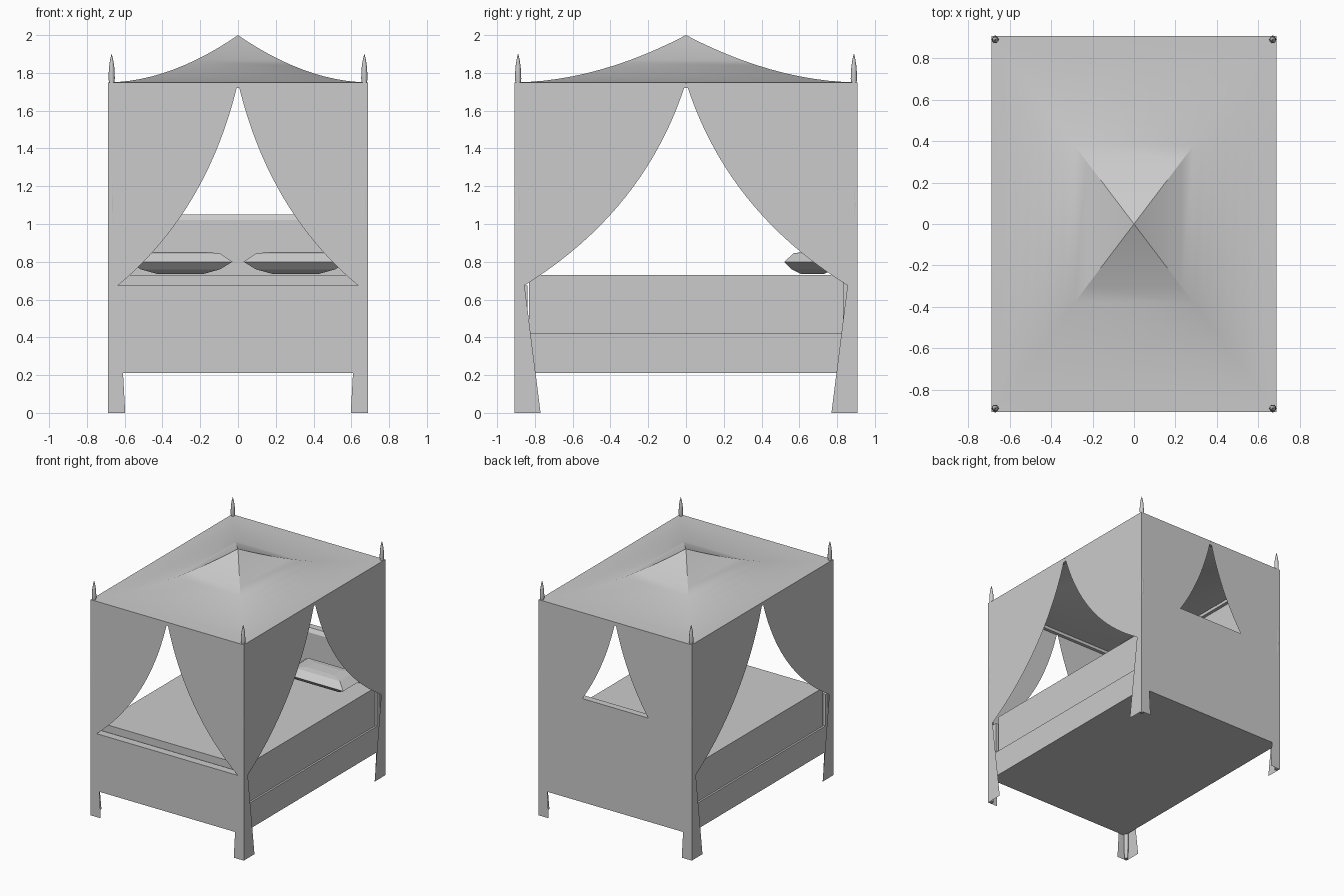
import bpy
import bmesh
import math

default = bpy.data.objects.get("Cube")
if default:
    bpy.data.objects.remove(default, do_unlink=True)

W, D, TOP = 0.687, 0.907, 1.75   # half width, half depth, curtain height

grey = bpy.data.materials.new("plain_grey")
grey.use_nodes = True
colour = (0.6, 0.6, 0.6, 1)
grey.diffuse_color = colour
grey.node_tree.nodes["Principled BSDF"].inputs["Base Color"].default_value = colour


def finish(name, bm, smooth=False):
    bmesh.ops.recalc_face_normals(bm, faces=bm.faces)
    mesh = bpy.data.meshes.new(name)
    bm.to_mesh(mesh)
    bm.free()
    mesh.materials.append(grey)
    obj = bpy.data.objects.new(name, mesh)
    bpy.context.collection.objects.link(obj)
    if smooth:
        bpy.ops.object.select_all(action='DESELECT')
        obj.select_set(True)
        bpy.context.view_layer.objects.active = obj
        bpy.ops.object.shade_smooth_by_angle(angle=math.radians(30))
    return obj


def box(name, lo, hi):
    bm = bmesh.new()
    bmesh.ops.create_cube(bm, size=1)
    for v in bm.verts:
        v.co = [a if c < 0 else b for a, b, c in zip(lo, hi, v.co)]
    return finish(name, bm)


def loft(name, rings, smooth=False, cap=True):
    """Skin a list of closed rings that have equal point counts."""
    bm = bmesh.new()
    loops = [[bm.verts.new(p) for p in ring] for ring in rings]
    n = len(loops[0])
    for a, b in zip(loops, loops[1:]):
        for i in range(n):
            j = (i + 1) % n
            bm.faces.new((a[i], a[j], b[j], b[i]))
    if cap:
        bm.faces.new(loops[0])
        bm.faces.new(loops[-1])
    bmesh.ops.remove_doubles(bm, verts=bm.verts, dist=1e-5)
    return finish(name, bm, smooth)


def rect(hx, hy, z, cx=0, cy=0):
    return [(cx + sx * hx, cy + sy * hy, z)
            for sx, sy in ((-1, -1), (1, -1), (1, 1), (-1, 1))]


# Curtains: gathered halves, each a strip from the swept edge to the corner
def curtain(name, half, tie, foot, place):
    edge = []
    for i in range(21):
        s = i / 20
        w = 2 * s * (1 - s) * 0.25 + s * s
        t = 2 * s * (1 - s) * 0.63 + s * s
        edge.append((tie * w, TOP - (TOP - 0.675) * t))
    edge.append((foot, 0))
    bm = bmesh.new()
    for side in (-1, 1):
        inner = [bm.verts.new(place(side * u, z)) for u, z in edge]
        outer = [bm.verts.new(place(side * half, z)) for u, z in edge]
        for i in range(len(edge) - 1):
            bm.faces.new((inner[i], inner[i + 1], outer[i + 1], outer[i]))
    return finish(name, bm)


for label, sign in (("front", -1), ("back", 1)):
    curtain(label + "_curtain", W, 0.635, 0.597,
            lambda u, z: (u, sign * D, z))
for label, sign in (("right", -1), ("left", 1)):
    curtain(label + "_curtain", D, 0.855, 0.77,
            lambda u, z: (sign * W, u, z))

# Canopy: concave pyramid
canopy_rings = []
for i in range(13):
    t = max(i / 12, 1e-7)
    canopy_rings.append(rect(W * t, D * t, TOP + 0.25 * (1 - t) ** 1.9))
loft("canopy", canopy_rings, smooth=True, cap=False)

# Corner posts with pointed finials
post_profile = [(0, 0.015), (0.2, 0.017), (0.85, 0.017), (1.1, 0.02),
                (1.4, 0.017), (1.74, 0.012), (1.77, 0.017),
                (1.83, 0.014), (1.87, 0.008), (1.9, 0.001)]
for fb, sy in (("front", -1), ("back", 1)):
    for lr, sx in (("right", -1), ("left", 1)):
        rings = []
        for z, r in post_profile:
            rings.append([(sx * 0.669 + r * math.cos(k * math.tau / 12),
                           sy * 0.889 + r * math.sin(k * math.tau / 12), z)
                          for k in range(12)])
        loft(f"{fb}_{lr}_post", rings, smooth=True)

# Top rails between the posts
for label, s in (("right", -1), ("left", 1)):
    x = s * 0.669
    box(label + "_top_rail", (x - 0.013, -0.88, 1.72), (x + 0.013, 0.88, 1.745))
for label, s in (("front", -1), ("back", 1)):
    y = s * 0.889
    box(label + "_top_rail", (-0.66, y - 0.013, 1.72), (0.66, y + 0.013, 1.745))

# Bed base, mattress and end boards
box("bed_base", (-0.665, -0.85, 0.21), (0.665, 0.85, 0.42))
box("mattress", (-0.65, -0.83, 0.42), (0.65, 0.83, 0.73))
box("footboard", (-0.665, -0.904, 0.21), (0.665, -0.84, 0.675))
loft("headboard", [
    [(x, 0.904, 0.21), (x, 0.904, 1.05), (x, 0.85, 1.05),
     (x, 0.83, 1.02), (x, 0.83, 0.21)] for x in (-0.665, 0.665)])

# Pillows: faceted cushions resting by the headboard
for label, s in (("right", -1), ("left", 1)):
    cx, cy = s * 0.305, 0.67
    loft(label + "_pillow", [
        rect(0.12, 0.06, 0.735, cx, cy),
        rect(0.21, 0.11, 0.76, cx, cy),
        rect(0.275, 0.15, 0.80, cx, cy),
        rect(0.21, 0.10, 0.845, cx, cy),
        rect(0.12, 0.05, 0.852, cx, cy)])
